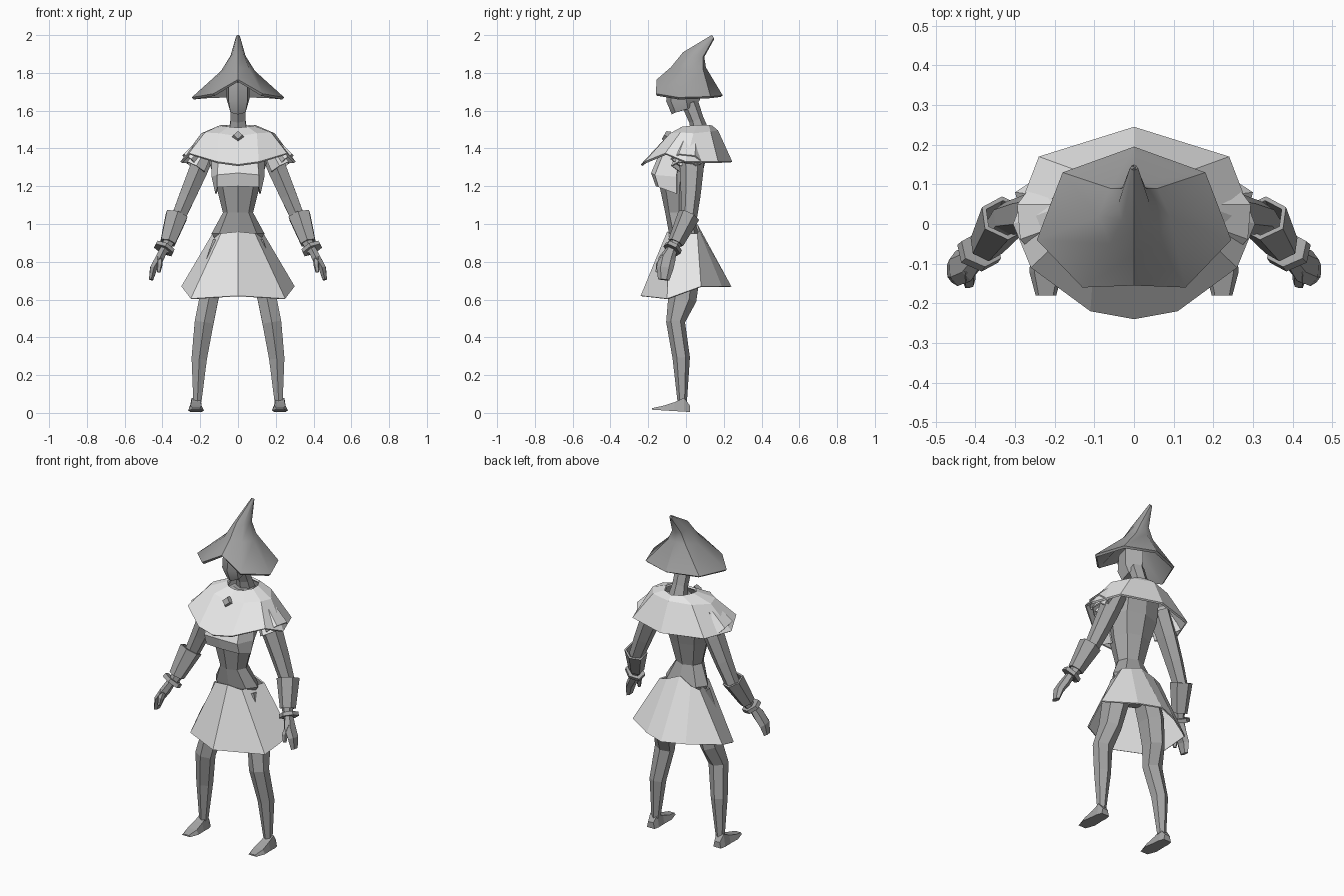
import bpy, bmesh, math
from mathutils import Vector, Matrix

default_cube = bpy.data.objects.get("Cube")
if default_cube:
    bpy.data.objects.remove(default_cube, do_unlink=True)


def make_material(name, grey):
    material = bpy.data.materials.new(name)
    material.use_nodes = True
    colour = (grey, grey, grey, 1)
    material.diffuse_color = colour
    material.node_tree.nodes["Principled BSDF"].inputs["Base Color"].default_value = colour
    return material


cloth = make_material("pale grey cloth", 0.88)
body = make_material("mid grey body", 0.38)
felt = make_material("mid grey felt", 0.36)


def finish(name, bm, material, thickness=0, smooth=False):
    """Turn a bmesh into an object, optionally thickened and smoothed."""
    bmesh.ops.recalc_face_normals(bm, faces=bm.faces)
    mesh = bpy.data.meshes.new(name)
    bm.to_mesh(mesh)
    bm.free()
    mesh.materials.append(material)
    obj = bpy.data.objects.new(name, mesh)
    bpy.context.collection.objects.link(obj)
    if thickness:
        solid = obj.modifiers.new("thickness", "SOLIDIFY")
        solid.thickness = thickness
        solid.offset = -1
    if smooth:
        bpy.ops.object.select_all(action="DESELECT")
        obj.select_set(True)
        bpy.context.view_layer.objects.active = obj
        if thickness:
            bpy.ops.object.modifier_apply(modifier="thickness")
        bpy.ops.object.shade_smooth_by_angle(angle=math.radians(35))
    return obj


def loft(name, rings, material, closed=True, caps=False, **options):
    """Skin a list of equal-length point rings with quads."""
    bm = bmesh.new()
    rows = [[bm.verts.new(p) for p in ring] for ring in rings]
    count = len(rows[0])
    for low, high in zip(rows, rows[1:]):
        for i in range(count if closed else count - 1):
            j = (i + 1) % count
            bm.faces.new((low[i], low[j], high[j], high[i]))
    if caps:
        bm.faces.new(rows[0])
        bm.faces.new(rows[-1])
    return finish(name, bm, material, **options)


def both(points):
    """Mirror a front-to-back half outline into a closed ring."""
    return points + [(-x, y, z) for x, y, z in reversed(points) if x > 0]


def strip(points):
    """Mirror a half outline into an open strip from right to left."""
    return [(-x, y, z) for x, y, z in reversed(points) if x > 0] + points


def oval(z, rx, front, back, sides=8):
    """Level oval ring between a front and a back depth."""
    mid, ry = (front + back) / 2, (back - front) / 2
    turn = math.tau / sides
    return [(rx * math.sin(i * turn), mid - ry * math.cos(i * turn), z) for i in range(sides)]


def tube(name, path, material, side=1, sides=6, caps=True, **options):
    """Sweep along (x, y, z, depth radius, width radius) points."""
    centres = [Vector((side * p[0], p[1], p[2])) for p in path]
    rings = []
    for i, (centre, point) in enumerate(zip(centres, path)):
        along = (centres[min(i + 1, len(path) - 1)] - centres[max(i - 1, 0)]).normalized()
        depth = Vector((0, 1, 0))
        depth = (depth - along * depth.dot(along)).normalized()
        width = along.cross(depth)
        angles = [math.tau * k / sides for k in range(sides)]
        rings.append([centre + depth * point[3] * math.cos(a) + width * point[4] * math.sin(a)
                      for a in angles])
    return loft(name, rings, material, caps=caps, **options)


# Pointed hat: raised front brim, crown bending backwards
brim = both([(0, -.155, 1.765), (.13, -.16, 1.69), (.245, -.04, 1.67), (.18, .13, 1.675), (0, .195, 1.68)])
crown = both([(0, -.08, 1.83), (.06, -.05, 1.82), (.09, .02, 1.81), (.06, .09, 1.82), (0, .105, 1.83)])
peak = both([(0, -.015, 1.91), (.03, .01, 1.9), (.04, .05, 1.89), (.03, .09, 1.885), (0, .097, 1.885)])
tip = both([(0, .135, 2), (.006, .138, 2), (.01, .142, 1.995), (.006, .147, 1.985), (0, .15, 1.98)])
loft("hat", [brim, crown, peak, tip], felt, thickness=.015, smooth=True)

# Head and neck
jaw = both([(0, -.075, 1.58), (.04, -.055, 1.59), (.045, .01, 1.61), (0, .05, 1.62)])
cheek = both([(0, -.105, 1.65), (.05, -.08, 1.65), (.06, 0, 1.66), (0, .075, 1.66)])
brow = both([(0, -.09, 1.75), (.05, -.07, 1.75), (.06, 0, 1.76), (0, .08, 1.76)])
loft("head", [jaw, cheek, brow], body, caps=True, smooth=True)
tube("neck", [(0, .08, 1.47, .05, .06), (0, .055, 1.55, .04, .045), (0, .02, 1.64, .045, .045)], body)

# Torso
loft("torso", [oval(.8, .05, -.05, .04), oval(.95, .14, -.09, .07), oval(1.06, .08, -.11, .035),
               oval(1.2, .115, -.14, .07), oval(1.32, .15, -.12, .1), oval(1.44, .15, -.06, .11),
               oval(1.5, .06, .0, .12)], body, caps=True)

# Chest cloth hanging below the cape
loft("chest_cloth", [
    strip([(0, -.13, 1.4), (.1, -.11, 1.4), (.14, -.04, 1.4)]),
    strip([(0, -.185, 1.27), (.11, -.165, 1.26), (.14, -.05, 1.25)]),
    strip([(0, -.16, 1.2), (.11, -.145, 1.195), (.12, -.05, 1.16)])],
    cloth, closed=False, thickness=.008)

# Shoulder cape: collar, shoulder break, hem
collar = both([(0, -.03, 1.51), (.05, -.02, 1.515), (.085, .02, 1.52),
               (.09, .06, 1.525), (.06, .12, 1.525), (0, .14, 1.52)])
shoulder = both([(0, -.095, 1.465), (.1, -.085, 1.48), (.175, -.03, 1.485),
                 (.195, .04, 1.48), (.13, .13, 1.49), (0, .17, 1.495)])
hem = both([(0, -.24, 1.315), (.11, -.22, 1.33), (.26, -.11, 1.375),
            (.305, 0, 1.33), (.24, .17, 1.33), (0, .245, 1.33)])
loft("shoulder_cape", [collar, shoulder, hem], cloth, thickness=.012)

# Diamond clasp on the cape front
bm = bmesh.new()
bmesh.ops.create_cone(bm, cap_ends=True, segments=4, radius1=.034, radius2=.024, depth=.025,
                      matrix=Matrix.Translation((0, -.105, 1.465)) @ Matrix.Rotation(math.radians(60), 4, "X"))
finish("clasp", bm, body)

# Flared skirt
waistband = both([(0, -.1, .96), (.09, -.09, .95), (.135, .06, .95), (.08, .07, .965), (0, .06, 1)])
skirt_hem = both([(0, -.24, .62), (.25, -.1, .605), (.3, .08, .67), (.13, .19, .67), (0, .24, .67)])
loft("skirt", [waistband, skirt_hem], cloth, thickness=.008)

for label, s in (("left", 1), ("right", -1)):
    # Layered shoulder flaps
    tube(label + "_upper_flap", [(.18, .02, 1.42, .06, .045), (.255, .005, 1.335, .088, .055)],
         cloth, s, caps=False, thickness=.008)
    tube(label + "_lower_flap", [(.185, .01, 1.37, .06, .05), (.225, 0, 1.3, .08, .06)],
         cloth, s, caps=False, thickness=.008)

    # Arm, open cuff, bracelet
    tube(label + "_arm", [(.155, .03, 1.42, .07, .06), (.212, .03, 1.28, .062, .057), (.267, .025, 1.15, .052, .05),
                          (.318, .015, 1.03, .043, .042), (.37, -.055, .9, .032, .032),
                          (.39, -.075, .85, .025, .025)], body, s)
    tube(label + "_cuff", [(.325, .015, 1.045, .06, .066), (.372, -.055, .9, .043, .045)],
         body, s, caps=False, thickness=.012)
    tube(label + "_bracelet", [(.385, -.065, .88, .048, .058), (.394, -.075, .862, .05, .06)], body, s)

    # Hand: palm, curled fingers and thumb
    tube(label + "_hand", [(.39, -.075, .87, .028, .024), (.417, -.1, .815, .045, .026),
                           (.447, -.112, .765, .045, .022), (.46, -.118, .705, .03, .013)], body, s)
    tube(label + "_thumb", [(.415, -.11, .83, .02, .018), (.415, -.145, .785, .018, .016),
                            (.42, -.153, .745, .01, .01)], body, s, sides=5)

    # Leg
    tube(label + "_leg", [(.075, 0, .9, .08, .07), (.13, -.01, .74, .085, .068), (.155, -.02, .6, .075, .058),
                          (.179, -.055, .48, .05, .058), (.205, -.025, .29, .046, .047),
                          (.215, -.02, .06, .025, .025)], body, s)

    # Foot: wedge sections from heel to toe
    sections = [(.02, .025, .04), (-.01, .034, .08), (-.06, .036, .057), (-.12, .042, .038), (-.18, .026, .025)]
    loft(label + "_foot", [[(s * .222 - w, y, .006 - y * .06), (s * .222 + w, y, .006 - y * .06),
                            (s * .222 + w * .7, y, top), (s * .222 - w * .7, y, top)]
                           for y, w, top in sections], body, caps=True)
